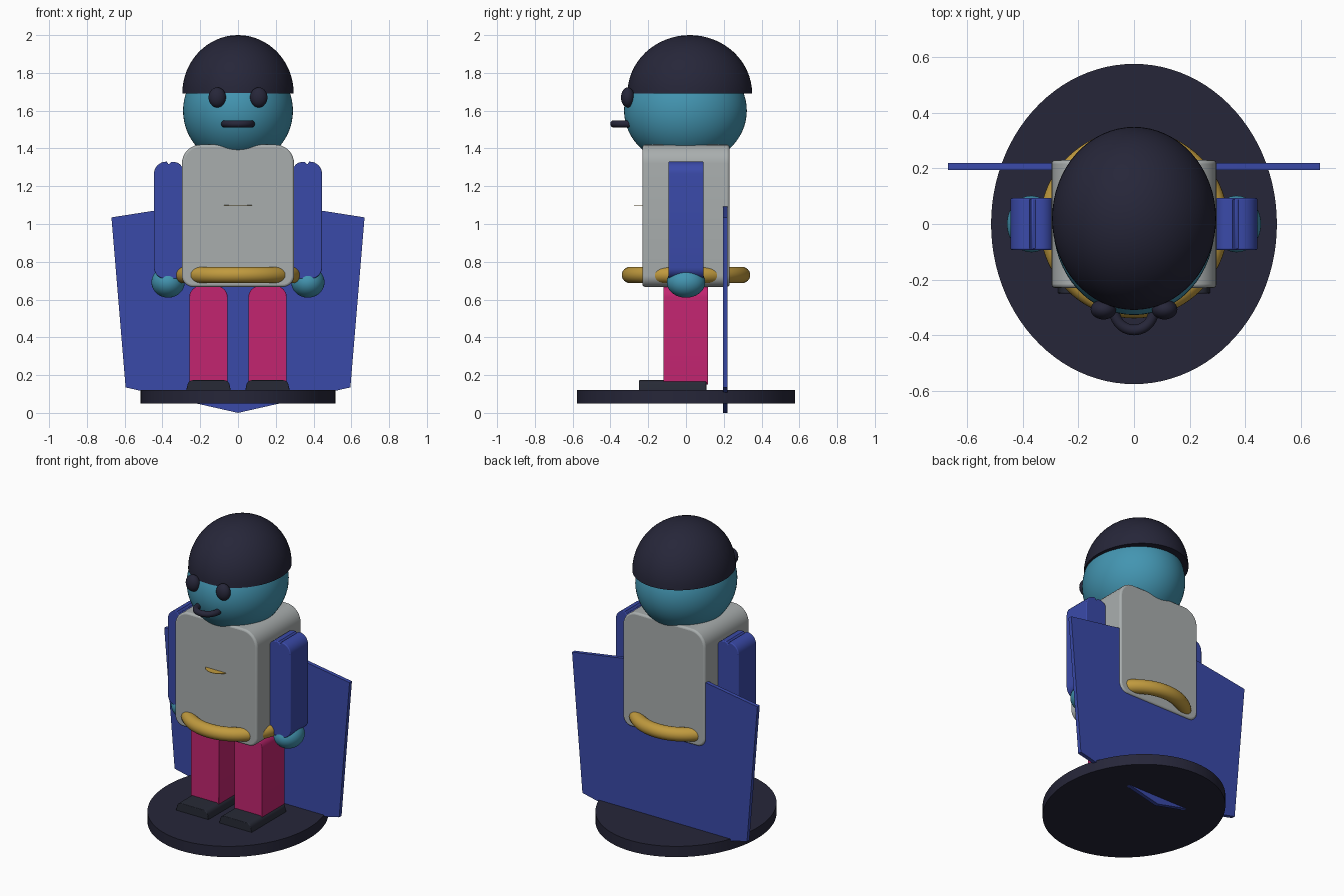
import bpy, bmesh, math
from mathutils import Vector

cube = bpy.data.objects.get("Cube")
if cube:
    bpy.data.objects.remove(cube, do_unlink=True)


def material(name, r, g, b):
    lin = [(c / 255 / 12.92 if c < 11 else ((c / 255 + 0.055) / 1.055) ** 2.4) for c in (r, g, b)]
    m = bpy.data.materials.new(name)
    m.use_nodes = True
    m.diffuse_color = (*lin, 1)
    m.node_tree.nodes["Principled BSDF"].inputs["Base Color"].default_value = (*lin, 1)
    return m


navy = material("dark navy", 38, 38, 57)
charcoal = material("charcoal", 39, 42, 54)
teal = material("teal", 67, 149, 177)
grey = material("light grey", 169, 174, 174)
blue = material("royal blue", 58, 74, 169)
pink = material("magenta", 194, 37, 112)
gold = material("gold", 192, 154, 62)


def finish(obj, name, mat, angle=35):
    obj.name = name
    obj.data.materials.clear()
    obj.data.materials.append(mat)
    bpy.ops.object.select_all(action='DESELECT')
    obj.select_set(True)
    bpy.context.view_layer.objects.active = obj
    bpy.ops.object.shade_smooth_by_angle(angle=math.radians(angle))
    return obj


def ball(name, mat, loc, radii, dome=False):
    """Ellipsoid, or only its upper half with a flat underside."""
    bm = bmesh.new()
    bmesh.ops.create_uvsphere(bm, u_segments=64, v_segments=32, radius=1)
    if dome:
        cut = bmesh.ops.bisect_plane(bm, geom=bm.verts[:] + bm.edges[:] + bm.faces[:],
                                     plane_co=(0, 0, 0), plane_no=(0, 0, 1), clear_inner=True)
        bmesh.ops.holes_fill(bm, edges=[e for e in bm.edges if e.is_boundary])
    for v in bm.verts:
        v.co = Vector(loc) + Vector(a * b for a, b in zip(v.co, radii))
    mesh = bpy.data.meshes.new(name)
    bm.to_mesh(mesh)
    bm.free()
    obj = bpy.data.objects.new(name, mesh)
    bpy.context.collection.objects.link(obj)
    return finish(obj, name, mat)


def disc(name, mat, loc, rx, ry, depth):
    bpy.ops.mesh.primitive_cylinder_add(vertices=96, radius=1, depth=depth, location=loc)
    obj = bpy.context.object
    for v in obj.data.vertices:
        v.co.x *= rx
        v.co.y *= ry
    return finish(obj, name, mat)


def ring(name, mat, loc, major, minor):
    bpy.ops.mesh.primitive_torus_add(location=loc, major_radius=major, minor_radius=minor,
                                     major_segments=72, minor_segments=24)
    return finish(bpy.context.object, name, mat)


def rounded(corners, steps=8):
    """Turn (x, z, radius) corners into an outline with arcs."""
    out = []
    for i, (x, z, r) in enumerate(corners):
        p = Vector((x, z))
        if r == 0:
            out.append(p)
            continue
        a = (Vector(corners[i - 1][:2]) - p).normalized()
        b = (Vector(corners[(i + 1) % len(corners)][:2]) - p).normalized()
        half = a.angle(b) / 2
        centre = p + (a + b).normalized() * (r / math.sin(half))
        start = p + a * (r / math.tan(half)) - centre
        end = p + b * (r / math.tan(half)) - centre
        sweep = math.pi - 2 * half
        for s in range(steps + 1):
            t = s / steps
            arc = (start * math.sin((1 - t) * sweep) + end * math.sin(t * sweep)) / math.sin(sweep)
            out.append(centre + arc)
    return out


def prism(name, mat, corners, y0, y1, side=1, bevel=0.0):
    """Extrude a front outline along y; side=-1 mirrors it."""
    bm = bmesh.new()
    front = bm.faces.new([bm.verts.new((side * p.x, y0, p.y)) for p in rounded(corners)])
    ext = bmesh.ops.extrude_face_region(bm, geom=[front])
    for v in ext["geom"]:
        if isinstance(v, bmesh.types.BMVert):
            v.co.y = y1
    bmesh.ops.recalc_face_normals(bm, faces=bm.faces)
    mesh = bpy.data.meshes.new(name)
    bm.to_mesh(mesh)
    bm.free()
    obj = bpy.data.objects.new(name, mesh)
    bpy.context.collection.objects.link(obj)
    if bevel:
        mod = obj.modifiers.new("soft_edges", 'BEVEL')
        mod.width = bevel
        mod.segments = 3
        mod.limit_method = 'ANGLE'
        mod.angle_limit = math.radians(60)
    return finish(obj, name, mat)


# Stand and cape
disc("base", navy, (0, 0, 0.085), 0.515, 0.577, 0.07)
prism("cape", blue, [(0, 0, 0), (0.595, 0.135, 0), (0.67, 1.035, 0),
                     (0, 1.14, 0), (-0.67, 1.035, 0), (-0.595, 0.135, 0)], 0.195, 0.22)

# Body
prism("torso", grey, [(-0.297, 0.667, 0.06), (0.297, 0.667, 0.06),
                      (0.297, 1.42, 0.1), (-0.297, 1.42, 0.1)], -0.23, 0.23, bevel=0.012)
ring("belt", gold, (0, 0, 0.73), 0.297, 0.043)
disc("chest_badge", gold, (0, -0.19, 1.1), 0.085, 0.085, 0.003)

# Head, hair and face
ball("head", teal, (0, -0.003, 1.6), (0.291, 0.325, 0.29))
ball("hair", navy, (0, 0.02, 1.69), (0.295, 0.33, 0.31), dome=True)
ring("mouth", navy, (0, -0.312, 1.53), 0.07, 0.019)

# Paired parts
for side, word in ((1, "left"), (-1, "right")):
    ball(word + "_eye", navy, (side * 0.11, -0.308, 1.67), (0.046, 0.036, 0.053))
    prism(word + "_arm", blue, [(0.3, 0.71, 0.045), (0.445, 0.71, 0.06), (0.445, 1.33, 0.065),
                                (0.377, 1.33, 0), (0.367, 1.315, 0), (0.355, 1.328, 0),
                                (0.29, 1.328, 0.05), (0.29, 0.75, 0)],
          -0.093, 0.093, side, bevel=0.006)
    ball(word + "_hand", teal, (side * 0.37, 0, 0.692), (0.088, 0.102, 0.082))
    prism(word + "_leg", pink, [(0.055, 0.15, 0), (0.258, 0.15, 0),
                                (0.258, 0.672, 0.06), (0.055, 0.672, 0.06)],
          -0.12, 0.117, side, bevel=0.004)
    prism(word + "_shoe", charcoal, [(0.037, 0.115, 0), (0.275, 0.115, 0),
                                     (0.262, 0.173, 0.03), (0.05, 0.173, 0.03)],
          -0.25, 0.108, side, bevel=0.004)
